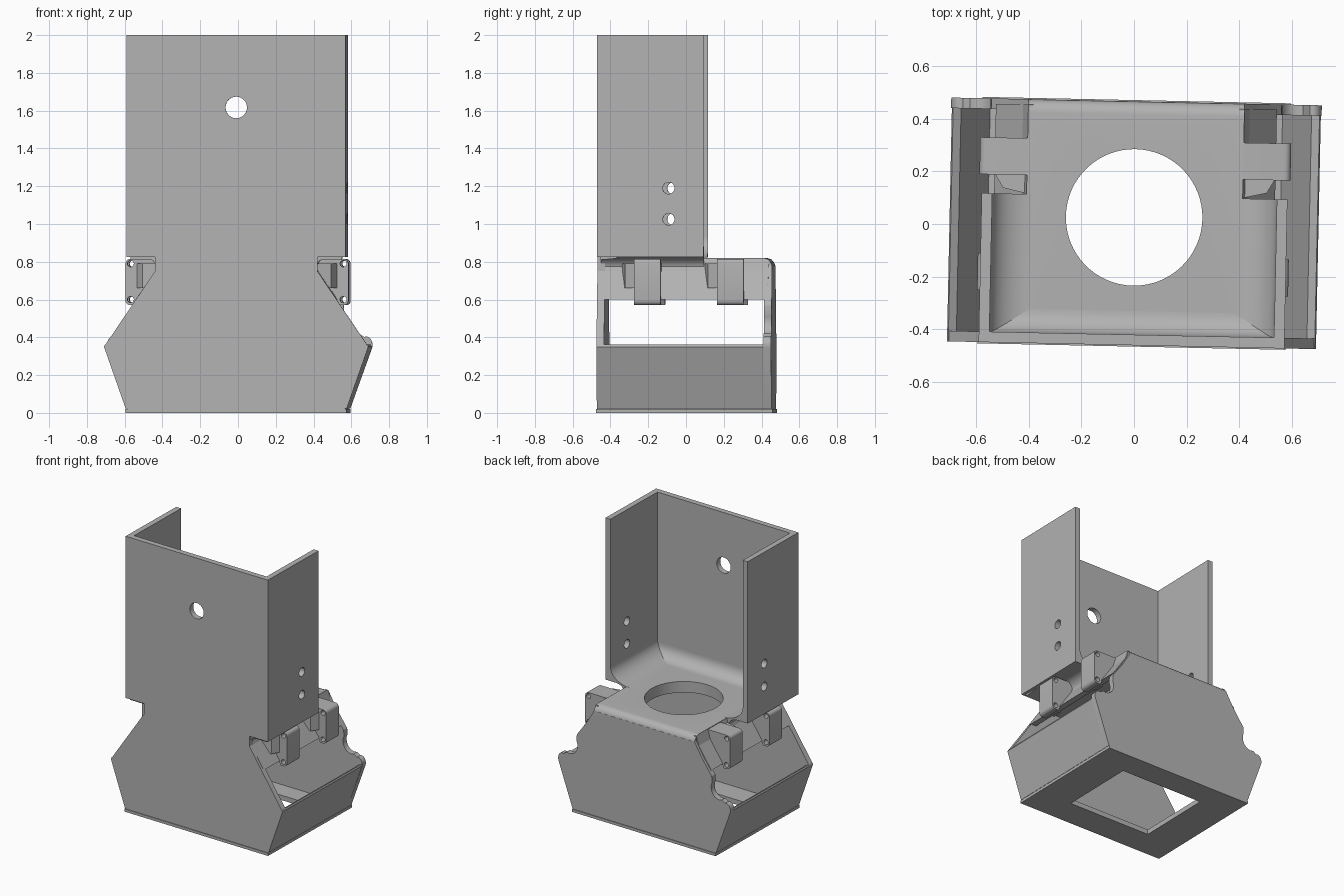
import bpy, bmesh, math
from mathutils import Matrix, Vector

cube = bpy.data.objects.get("Cube")
if cube:
    bpy.data.objects.remove(cube, do_unlink=True)

TURN = Matrix.Rotation(-0.021, 4, 'Z')   # the whole bracket sits slightly turned
grey = bpy.data.materials.new("plain_grey")
grey.use_nodes = True
COLOUR = (0.45, 0.45, 0.45, 1)
grey.diffuse_color = COLOUR
grey.node_tree.nodes["Principled BSDF"].inputs["Base Color"].default_value = COLOUR

# which world axes a 2D profile uses, and the axis it is extruded along
AXES = {'x': (1, 2, 0), 'y': (0, 2, 1), 'z': (0, 1, 2)}


def prism(name, pts, axis, a, b, smooth=False):
    """Extrude a 2D profile along an axis from a to b."""
    u, v, w = AXES[axis]
    bm = bmesh.new()
    verts = []
    for p in pts:
        co = Vector((0, 0, 0))
        co[u], co[v], co[w] = p[0], p[1], a
        verts.append(bm.verts.new(co))
    face = bm.faces.new(verts)
    ext = bmesh.ops.extrude_face_region(bm, geom=[face])
    shift = Vector((0, 0, 0))
    shift[w] = b - a
    bmesh.ops.translate(bm, vec=shift, verts=[g for g in ext['geom'] if isinstance(g, bmesh.types.BMVert)])
    bmesh.ops.recalc_face_normals(bm, faces=bm.faces)
    bm.transform(TURN)
    mesh = bpy.data.meshes.new(name)
    bm.to_mesh(mesh)
    bm.free()
    mesh.materials.append(grey)
    ob = bpy.data.objects.new(name, mesh)
    bpy.context.collection.objects.link(ob)
    if smooth:
        shade(ob)
    return ob


def shade(ob):
    bpy.ops.object.select_all(action='DESELECT')
    ob.select_set(True)
    bpy.context.view_layer.objects.active = ob
    bpy.ops.object.shade_smooth_by_angle(angle=math.radians(30))


def arc(cx, cy, rx, ry, start, end, n=12):
    angles = [math.radians(start + (end - start) * i / n) for i in range(n + 1)]
    return [(cx + rx * math.cos(t), cy + ry * math.sin(t)) for t in angles]


def circle(cx, cy, r, n=40):
    return arc(cx, cy, r, r, 0, 360, n)[:-1]


def rect(x0, x1, y0, y1):
    return [(x0, y0), (x1, y0), (x1, y1), (x0, y1)]


def mirror(pts, s=-1):
    return [(s * x, z) for x, z in pts]


def both(half):
    return half + mirror(half)[::-1]


def cut(ob, pts, axis, a, b):
    """Cut a prism-shaped opening through a part."""
    cutter = prism("cutter", pts, axis, a, b)
    cutter.hide_render = True
    mod = ob.modifiers.new("opening", 'BOOLEAN')
    mod.operation = 'DIFFERENCE'
    mod.solver = 'EXACT'
    mod.object = cutter
    bpy.ops.object.select_all(action='DESELECT')
    bpy.context.view_layer.objects.active = ob
    ob.select_set(True)
    bpy.ops.object.modifier_apply(modifier=mod.name)
    bpy.data.objects.remove(cutter, do_unlink=True)
    shade(ob)


T = 0.04                    # sheet thickness
FRONT, BACK = -0.46, 0.465
W = 0.58                    # half width of the upright channel
SHELF = 0.82                # top of the shelf

# Front plate: tall upright running into the hexagonal skirt
front = prism("front_plate", both([(W, 2), (W, 0.825), (0.43, 0.825), (0.43, 0.75),
                                   (0.70, 0.35), (0.585, 0.022)]), 'y', FRONT, FRONT + T)
cut(front, circle(0, 1.617, 0.057), 'y', -0.6, -0.3)

# Back plate: skirt only, with scalloped edges
back_half = [(0.41, SHELF - 0.04), (0.44, 0.73), (0.47, 0.68), (0.55, 0.57)]
back_half += arc(0.61, 0.49, 0.065, 0.075, 150, 290, 8)
back_half += arc(0.67, 0.36, 0.033, 0.045, 110, -20, 6) + [(0.585, 0.022)]
prism("back_plate", both(back_half), 'y', BACK - T, BACK, True)

# Shelf with a rounded back edge and a big round opening
shelf = prism("shelf", [(FRONT + T / 2, SHELF), (FRONT + T / 2, 0.74), (BACK, 0.74)]
              + arc(BACK - 0.05, SHELF - 0.05, 0.05, 0.05, 0, 90, 8), 'x', -0.41, 0.41)
cut(shelf, circle(0, 0.025, 0.259, 64), 'z', 0.5, 1)

# Bend between front plate and shelf
prism("front_bend", [(FRONT + T / 2, SHELF - 0.01), (FRONT + T / 2, 0.91)]
      + arc(-0.33, 0.91, 0.09, 0.09, 180, 270), 'x', -0.56, 0.56, True)

# Base frame with a rectangular opening
base = prism("base_frame", rect(-0.585, 0.585, FRONT - 0.005, BACK + 0.005), 'z', 0, 0.02)
cut(base, rect(-0.325, 0.325, -0.26, 0.29), 'z', -0.1, 0.1)
floor = prism("floor_frame", rect(-0.575, 0.575, FRONT, BACK), 'z', 0.015, 0.035)
cut(floor, rect(-0.325, 0.325, -0.26, 0.29), 'z', -0.1, 0.1)

for s, side in ((1, "left"), (-1, "right")):
    # Upright side wall with two bolt holes
    wall = prism(side + "_side_wall", mirror(rect(W - T, W, FRONT, 0.105), s), 'z', 0.825, 2)
    for z in (1.19, 1.025):
        cut(wall, circle(-0.08, z, 0.031, 24), 'x', s * 0.4, s * 0.7)

    # Bend between side wall and shelf, curved above and below
    bend = arc(0.39, 0.93, 0.15, 0.11, 0, -90) + [(0.39, 0.75), (0.42, 0.75)]
    bend += arc(0.49, 0.755, 0.07, 0.07, 180, 90, 6) + [(0.56, 0.825)]
    prism(side + "_side_bend", mirror(bend, s), 'y', FRONT + T / 2, 0.105, True)

    # Sloping upper wall and outward leaning lower wall
    prism(side + "_upper_slope", mirror([(0.39, SHELF - 0.005), (0.41, SHELF - 0.005), (0.43, 0.75),
                                         (0.533, 0.6), (0.49, 0.6), (0.39, 0.74)], s),
          'y', FRONT + T / 2, BACK - T / 2)
    prism(side + "_lower_wall", mirror([(0.70, 0.35), (0.695, 0.362), (0.665, 0.345),
                                        (0.55, 0.022), (0.585, 0.022)], s),
          'y', FRONT + 0.002, BACK - T / 2)

    # Side clips with pin holes and a flared web
    for y0, place in ((-0.262, "front"), (0.177, "back")):
        y1 = y0 + 0.14
        body = [(0.39, 0.815)] + arc(0.565, 0.79, 0.025, 0.025, 90, 0, 5)
        body += arc(0.565, 0.595, 0.025, 0.025, 0, -90, 5) + [(0.54, 0.57), (0.525, 0.6), (0.39, 0.76)]
        clip = prism(f"{side}_{place}_clip", mirror(body, s), 'y', y0, y1)
        for z in (0.79, 0.6):
            cut(clip, mirror(circle(0.563, z, 0.017, 16), s), 'y', y0 - 0.1, y1 + 0.1)
        web = [(0.41, y0 - 0.07), (0.50, y0 - 0.05), (0.53, y0), (0.41, y0)]
        prism(f"{side}_{place}_web", mirror(web, s), 'z', 0.66, 0.79)
